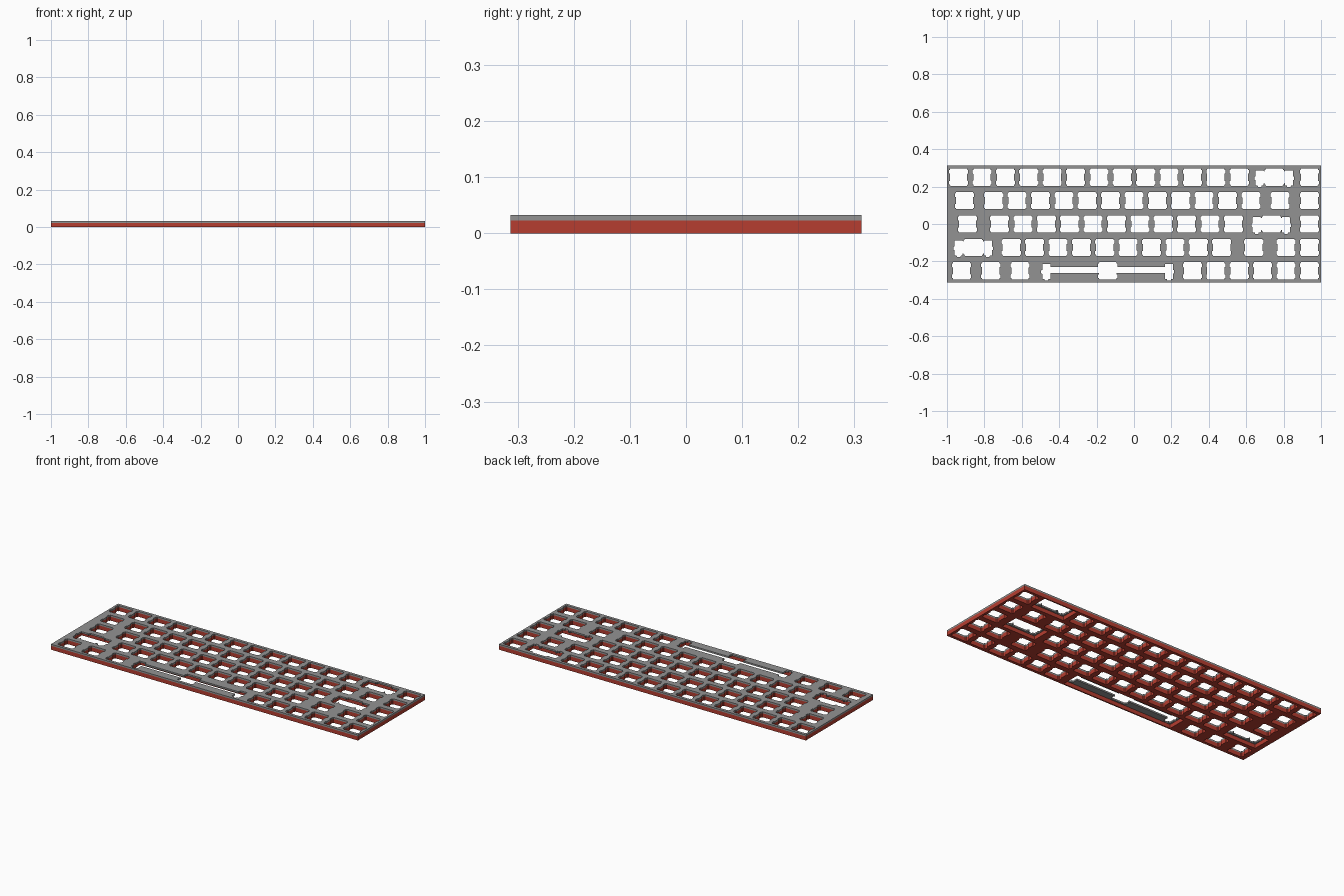
import bpy
from mathutils import Vector

if "Cube" in bpy.data.objects:
    bpy.data.objects.remove(bpy.data.objects["Cube"])

U = 0.125                     # one key unit
SPLIT, TOP = 0.023, 0.0325    # layer heights
# key widths per row, back to front
ROWS = [
    [1] * 13 + [2, 1],
    [1.5] + [1] * 12 + [1.5, 1],
    [1.75] + [1] * 11 + [2.25, 1],
    [2.25] + [1] * 10 + [1.75, 1, 1],
    [1.25] * 3 + [6.25] + [1] * 6,
]


def material(name, rgb):
    m = bpy.data.materials.new(name)
    m.diffuse_color = (*rgb, 1)
    m.use_nodes = True
    m.node_tree.nodes["Principled BSDF"].inputs["Base Color"].default_value = m.diffuse_color
    return m


def mirrored(half):
    """Close a right-hand half outline by mirroring it in x."""
    return half + [(-x, y) for x, y in reversed(half)]


def rounded(pts, r=0.0022):
    """Soften every corner of an outline with three points."""
    out = []
    for i, p in enumerate(pts):
        p = Vector(p)
        a = (Vector(pts[i - 1]) - p).normalized() * r
        b = (Vector(pts[(i + 1) % len(pts)]) - p).normalized() * r
        out += [p + a, p + (a + b) * 0.29, p + b]
    return out


def rect(hx, hy):
    return mirrored([(hx, hy), (hx, -hy)])


def switch_hole():
    """Square opening with two clip notches on each side."""
    h, n = 0.0459, 0.0512
    return mirrored([(h, h), (h, 0.0394), (n, 0.0394), (n, 0.019), (h, 0.019),
                     (h, -0.019), (n, -0.019), (n, -0.0394), (h, -0.0394), (h, -h)])


def stabilised_hole(s, top, bottom):
    """Switch opening joined by a slot to a stabiliser opening on each side."""
    h, n, w = 0.0459, 0.0512, 0.0218
    half = [(h, h), (h, 0.0394), (n, 0.0394), (n, top), (s - w, top),
            (s - w, 0.0363), (s + w, 0.0363), (s + w, 0.0033),
            (s + 0.0276, 0.0033), (s + 0.0276, -0.015), (s + w, -0.015),
            (s + w, -0.0444), (s + 0.01, -0.0444), (s + 0.01, -0.0523),
            (s - 0.01, -0.0523), (s - 0.01, -0.0444), (s - w, -0.0444),
            (s - w, bottom)]
    if bottom > -0.019:
        half += [(h, bottom), (h, -0.019), (n, -0.019)]
    else:
        half += [(n, bottom)]
    return mirrored(half + [(n, -0.0394), (h, -0.0394), (h, -h)])


def sheet(name, loops, z0, z1, mat):
    """Extruded flat sheet: first loop is the border, the others are holes."""
    cu = bpy.data.curves.new(name + "_outline", 'CURVE')
    cu.dimensions = '2D'
    cu.fill_mode = 'BOTH'
    cu.extrude = (z1 - z0) / 2
    for loop in loops:
        sp = cu.splines.new('POLY')
        sp.points.add(len(loop) - 1)
        for pt, (x, y) in zip(sp.points, loop):
            pt.co = (x, y, 0, 1)
        sp.use_cyclic_u = True
    tmp = bpy.data.objects.new(name + "_outline", cu)
    bpy.context.collection.objects.link(tmp)
    bpy.context.view_layer.update()
    dg = bpy.context.evaluated_depsgraph_get()
    me = bpy.data.meshes.new_from_object(tmp.evaluated_get(dg))
    bpy.data.objects.remove(tmp)
    me.name = name
    me.materials.clear()
    me.materials.append(mat)
    for p in me.polygons:
        p.use_smooth = False
        p.material_index = 0
    ob = bpy.data.objects.new(name, me)
    ob.location.z = (z0 + z1) / 2
    bpy.context.collection.objects.link(ob)
    return ob


# openings for every key in both layers
plate_loops = [rect(1, 2.5 * U)]
base_loops = [rect(1, 2.5 * U)]
for r, row in enumerate(ROWS):
    y, left = (2 - r) * U, 0
    for width in row:
        x = -1 + (left + width / 2) * U
        left += width
        if width > 6:        # long bar key
            upper, lower = stabilised_hole(0.328, 0.02, -0.0125), rect(0.359, 0.055)
        elif width >= 2:     # wide keys
            upper, lower = stabilised_hole(0.0781, 0.031, -0.032), rect(0.109, 0.055)
        else:
            upper = lower = switch_hole()
        if width < 2:
            lower = rounded(lower)
        plate_loops.append([(x + a, y + b) for a, b in rounded(upper)])
        base_loops.append([(x + a, y + b) for a, b in lower])

# red lower layer and grey key plate
sheet("base_layer", base_loops, 0, SPLIT, material("red", (0.47, 0.048, 0.03)))
sheet("key_plate", plate_loops, SPLIT, TOP, material("grey", (0.29, 0.29, 0.29)))
